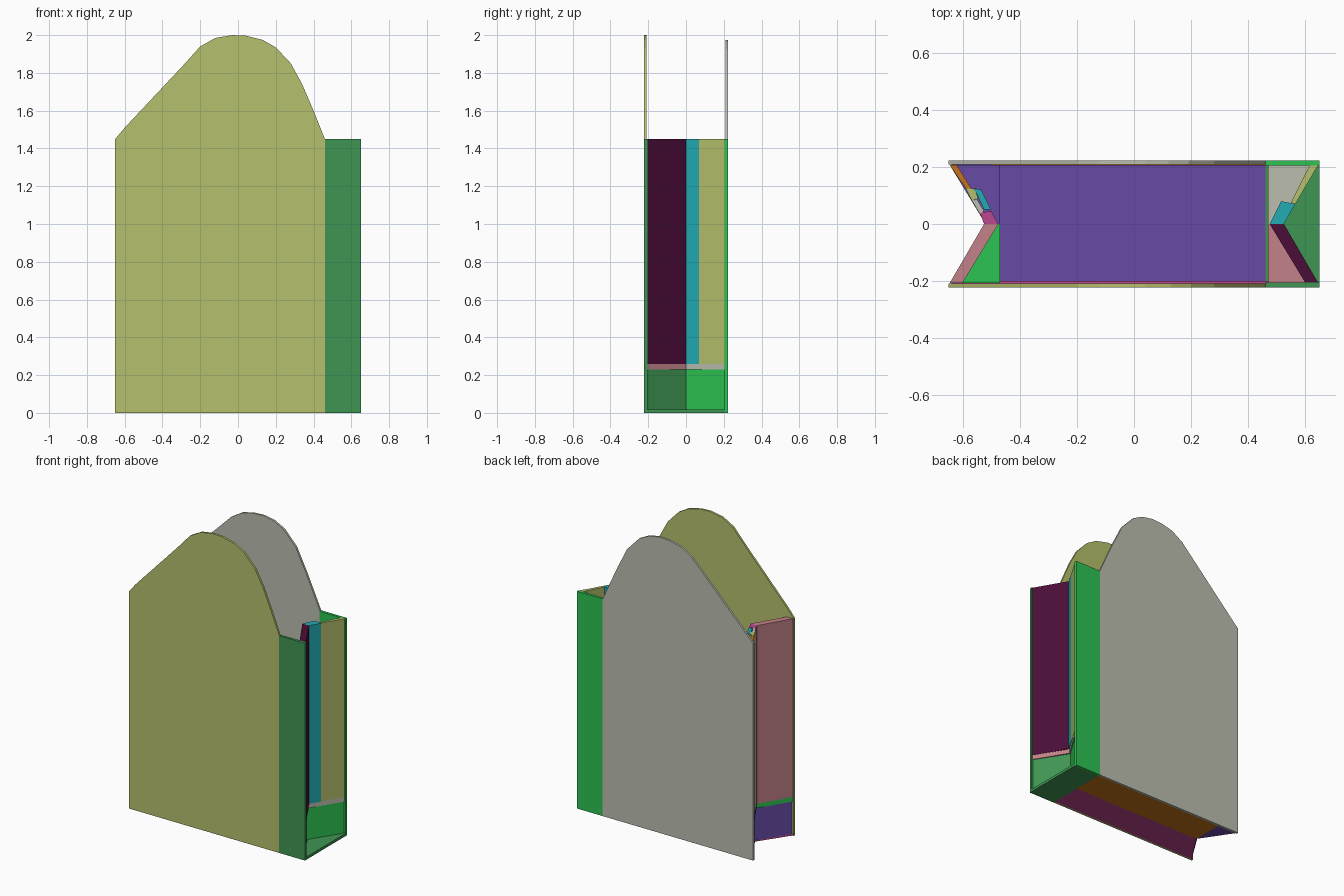
import bpy, bmesh

cube = bpy.data.objects.get("Cube")
if cube:
    bpy.data.objects.remove(cube, do_unlink=True)


def linear(c):
    c /= 255
    return c / 12.92 if c <= 0.04045 else ((c + 0.055) / 1.055) ** 2.4


def material(name, *rgb):
    col = tuple(linear(c) for c in rgb) + (1.0,)
    m = bpy.data.materials.new(name)
    m.use_nodes = True
    m.diffuse_color = col
    m.node_tree.nodes["Principled BSDF"].inputs["Base Color"].default_value = col
    return m


olive = material("olive", 181, 192, 108)
forest = material("forest green", 63, 149, 83)
green = material("bright green", 45, 196, 82)
purple = material("purple", 103, 75, 165)
grey = material("warm grey", 188, 189, 175)
pink = material("dusty pink", 194, 130, 136)
maroon = material("dark maroon", 75, 13, 56)
teal = material("teal", 34, 171, 180)
orange = material("orange brown", 196, 116, 24)
magenta = material("magenta", 186, 70, 140)


def prism(name, pts, a, b, mat, upright=False):
    """Extrude an outline: (x, y) from z=a to z=b, or upright (x, z) from y=a to y=b."""
    bm = bmesh.new()
    place = (lambda p, h: (p[0], h, p[1])) if upright else (lambda p, h: (p[0], p[1], h))
    low = [bm.verts.new(place(p, a)) for p in pts]
    high = [bm.verts.new(place(p, b)) for p in pts]
    bm.faces.new(low)
    bm.faces.new(high)
    for i in range(len(pts)):
        j = (i + 1) % len(pts)
        bm.faces.new((low[i], low[j], high[j], high[i]))
    bmesh.ops.recalc_face_normals(bm, faces=bm.faces)
    me = bpy.data.meshes.new(name)
    bm.to_mesh(me)
    bm.free()
    me.materials.append(mat)
    ob = bpy.data.objects.new(name, me)
    bpy.context.collection.objects.link(ob)
    return ob


def rect(x0, x1, y0, y1):
    return [(x0, y0), (x1, y0), (x1, y1), (x0, y1)]


L, S, R, TOP = -0.65, 0.46, 0.65, 1.45   # left edge, strip seam, right edge, rim
FOLD0, FOLD1 = 0.23, 0.26                # corner shelf levels

# Tall panels with lopsided rounded tops
front_top = [(S, TOP), (0.40, 1.60), (0.34, 1.74), (0.28, 1.85), (0.20, 1.935),
             (0.13, 1.975), (0.04, 1.997), (-0.03, 2.0), (-0.12, 1.985),
             (-0.20, 1.94), (-0.29, 1.84), (-0.60, 1.51), (L, TOP)]
back_top = [(S, TOP), (0.36, 1.67), (0.28, 1.83), (0.19, 1.925), (0.12, 1.96),
            (0.04, 1.975), (-0.04, 1.97), (-0.12, 1.95), (-0.20, 1.90), (L, TOP)]
prism("front_panel", [(L, 0), (S, 0)] + front_top, -0.222, -0.208, olive, True)
prism("back_panel", [(L, 0), (S, 0)] + back_top, 0.208, 0.222, grey, True)

# Glue strips on the left end of each panel
prism("front_strip", rect(S, R, 0, TOP), -0.222, -0.205, forest, True)
prism("back_strip", rect(S, R, 0, TOP), 0.205, 0.222, green, True)

# Bottom flaps and floor
prism("bottom_strip", rect(S, R, -0.208, 0.208), 0, 0.018, forest)
prism("bottom_front_flap", [(-0.64, -0.208), (S, -0.208), (S, 0), (-0.5, 0)], 0, 0.012, magenta)
prism("bottom_back_flap", rect(-0.5, S, 0, 0.208), 0, 0.012, orange)
prism("bottom_corner", [(-0.5, 0), (-0.5, 0.208), (-0.64, 0.208)], 0, 0.012, purple)
prism("floor", rect(-0.49, S, -0.207, 0.207), 0.012, 0.02, purple)
prism("inner_front_flap", rect(-0.6, 0.6, -0.208, -0.200), 0.012, FOLD0, magenta)

# Folded side walls: lower part
for name, side, end, mat in (
        ("left_lower_front", 1, -0.206, forest), ("left_lower_back", 1, 0.206, green),
        ("right_lower_front", -1, -0.206, purple), ("right_lower_back", -1, 0.206, purple)):
    pts = [(side * x, y) for x, y in ((0.64, end), (0.51, 0), (0.48, 0), (0.61, end))]
    prism(name, pts, 0.012, FOLD0, mat)

# Corner shelves between lower and upper walls
for name, side, end, mat in (
        ("left_front_shelf", 1, -0.206, pink), ("left_back_shelf", 1, 0.206, grey),
        ("right_front_shelf", -1, -0.206, green), ("right_back_shelf", -1, 0.206, purple)):
    pts = [(side * x, y) for x, y in ((0.47, end), (0.645, end), (0.52, 0), (0.47, 0))]
    prism(name, pts, FOLD0, FOLD1, mat)

# Folded side walls: upper part
walls = (
    ("left_front_wall", maroon, [(0.645, -0.206), (0.525, 0), (0.475, 0), (0.60, -0.206)]),
    ("left_back_inner_wall", teal, [(0.525, 0), (0.565, 0.07), (0.515, 0.08), (0.475, 0)]),
    ("left_back_outer_wall", olive, [(0.565, 0.07), (0.645, 0.206), (0.615, 0.206), (0.55, 0.075)]),
    ("right_front_wall", pink, [(-0.645, -0.206), (-0.525, 0), (-0.475, 0), (-0.60, -0.206)]),
    ("right_back_wall_outer", orange, [(-0.645, 0.206), (-0.59, 0.125), (-0.57, 0.125), (-0.62, 0.206)]),
    ("right_back_wall_upper", olive, [(-0.59, 0.125), (-0.568, 0.082), (-0.545, 0.09), (-0.56, 0.125)]),
    ("right_back_wall_middle", grey, [(-0.568, 0.082), (-0.54, 0.035), (-0.525, 0.045), (-0.55, 0.088)]),
    ("right_back_wall_liner", teal, [(-0.56, 0.125), (-0.525, 0.05), (-0.50, 0.05), (-0.535, 0.12)]),
    ("right_back_wall_inner", magenta, [(-0.54, 0.04), (-0.525, 0), (-0.475, 0), (-0.50, 0.045)]),
)
for name, mat, pts in walls:
    prism(name, pts, FOLD1, TOP, mat)
